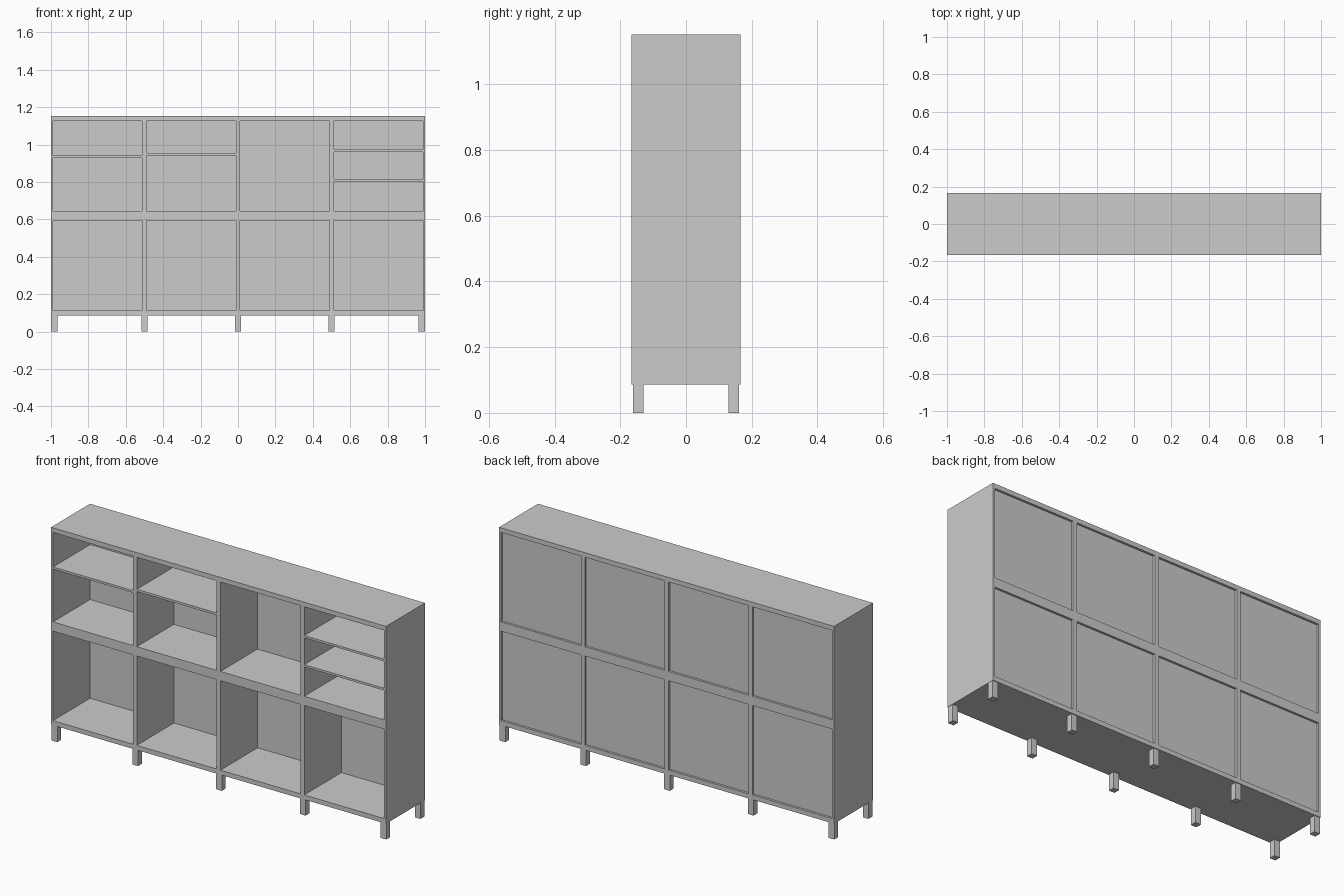
import bpy

if "Cube" in bpy.data.objects:
    bpy.data.objects.remove(bpy.data.objects["Cube"])

W, D = 0.5, 0.332          # module width and depth
SIDE, CAP = 0.012, 0.025   # side panel and top/bottom board thickness
LEG_H, MOD_H = 0.087, 0.5325
SHELF = 0.012


def box(name, x0, x1, y0, y1, z0, z1):
    """Axis-aligned board given by its extents."""
    bpy.ops.mesh.primitive_cube_add(
        size=1, location=((x0 + x1) / 2, (y0 + y1) / 2, (z0 + z1) / 2))
    ob = bpy.context.object
    ob.name = name
    ob.scale = (x1 - x0, y1 - y0, z1 - z0)
    bpy.ops.object.transform_apply(location=False, rotation=False, scale=True)
    return ob


def cabinet(tag, x, z, shelves=()):
    """One open-front cabinet with recessed thin back and optional shelves."""
    f, b, top = -D / 2, D / 2, z + MOD_H
    box(tag + "_bottom_board", x, x + W, f, b, z, z + CAP)
    box(tag + "_top_board", x, x + W, f, b, top - CAP, top)
    box(tag + "_left_side", x, x + SIDE, f, b, z + CAP, top - CAP)
    box(tag + "_right_side", x + W - SIDE, x + W, f, b, z + CAP, top - CAP)
    box(tag + "_back_panel", x + SIDE, x + W - SIDE, b - 0.016, b - 0.012,
        z + CAP, top - CAP)
    for s in shelves:
        box(tag + "_shelf", x + SIDE, x + W - SIDE, f, b - 0.016,
            s - SHELF / 2, s + SHELF / 2)


# Cabinets: four columns, two rows, shelves only in the upper row
upper_shelves = [(0.935,), (0.948,), (), (0.966, 0.809)]
for i, shelves in enumerate(upper_shelves):
    x = -1 + i * W
    cabinet(f"lower_cabinet_{i + 1}", x, LEG_H)
    cabinet(f"upper_cabinet_{i + 1}", x, LEG_H + MOD_H, shelves)

# Legs: square posts under every module joint, front and back
R = 0.0165
for x in (-0.982, -0.5, 0, 0.5, 0.982):
    for name, y in (("front_leg", -0.1455), ("back_leg", 0.1455)):
        box(name, x - R, x + R, y - R, y + R, 0, LEG_H)
